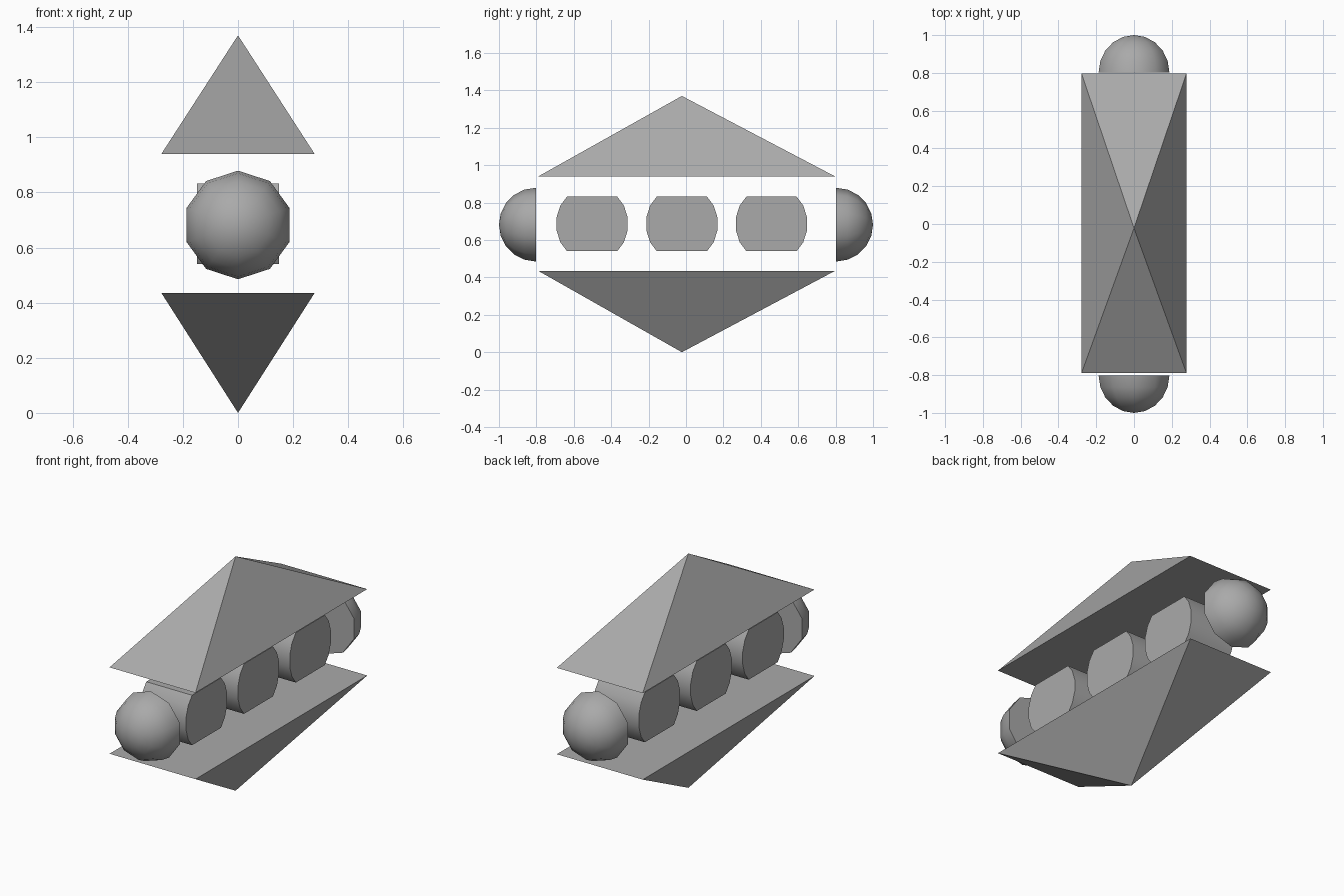
import bpy, bmesh, math
from mathutils import Matrix

old = bpy.data.objects.get("Cube")
if old:
    bpy.data.objects.remove(old, do_unlink=True)

grey = bpy.data.materials.new("mid_grey")
grey.use_nodes = True
colour = (0.4, 0.4, 0.4, 1)
grey.diffuse_color = colour
grey.node_tree.nodes["Principled BSDF"].inputs["Base Color"].default_value = colour


def finish(name, bm, location=(0, 0, 0), smooth=False):
    """Turn a bmesh into a named, coloured object."""
    bmesh.ops.recalc_face_normals(bm, faces=bm.faces)
    mesh = bpy.data.meshes.new(name)
    bm.to_mesh(mesh)
    bm.free()
    mesh.materials.append(grey)
    obj = bpy.data.objects.new(name, mesh)
    bpy.context.collection.objects.link(obj)
    obj.location = location
    if smooth:
        bpy.ops.object.select_all(action="DESELECT")
        obj.select_set(True)
        bpy.context.view_layer.objects.active = obj
        bpy.ops.object.shade_smooth_by_angle(angle=math.radians(40))
    return obj


def pyramid(name, base_z, apex_z):
    """Closed rectangular pyramid with a slightly off-centre tip."""
    bm = bmesh.new()
    corners = [(-0.278, -0.79), (0.278, -0.79), (0.278, 0.797), (-0.278, 0.797)]
    base = [bm.verts.new((x, y, base_z)) for x, y in corners]
    tip = bm.verts.new((0, -0.022, apex_z))
    bm.faces.new(base)
    for i in range(4):
        bm.faces.new((base[i], base[(i + 1) % 4], tip))
    finish(name, bm)


def end_dome(name, side):
    """Ten-sided hemisphere, its flat face turned to the middle."""
    bm = bmesh.new()
    bmesh.ops.create_uvsphere(bm, u_segments=10, v_segments=10, radius=0.197)
    bmesh.ops.rotate(bm, verts=bm.verts, matrix=Matrix.Rotation(math.pi / 2, 3, "X"))
    inner = [v for v in bm.verts if v.co.y * side < -0.001]
    bmesh.ops.delete(bm, geom=inner, context="VERTS")
    bmesh.ops.holes_fill(bm, edges=bm.edges)
    finish(name, bm, (0, side * 0.803, 0.682), smooth=True)


def drum(name, y):
    """Crosswise drum with flattened top and bottom."""
    quarter = [(0.19, 0.035), (0.17, 0.098), (0.134, 0.146)]
    half = quarter + [(-a, b) for a, b in reversed(quarter)]
    profile = half + [(-a, -b) for a, b in half]
    bm = bmesh.new()
    cap = bm.faces.new([bm.verts.new((-0.148, a, b)) for a, b in profile])
    sweep = bmesh.ops.extrude_face_region(bm, geom=[cap], use_keep_orig=True)
    moved = [g for g in sweep["geom"] if isinstance(g, bmesh.types.BMVert)]
    bmesh.ops.translate(bm, verts=moved, vec=(0.296, 0, 0))
    finish(name, bm, (0, y, 0.686), smooth=True)


# Upper and lower shells
pyramid("upper_pyramid", 0.94, 1.37)
pyramid("lower_pyramid", 0.435, 0.0)

# Rounded ends
end_dome("front_dome", -1)
end_dome("back_dome", 1)

# Row of drums between the shells
for name, y in (("front_drum", -0.502), ("middle_drum", -0.022), ("back_drum", 0.457)):
    drum(name, y)
